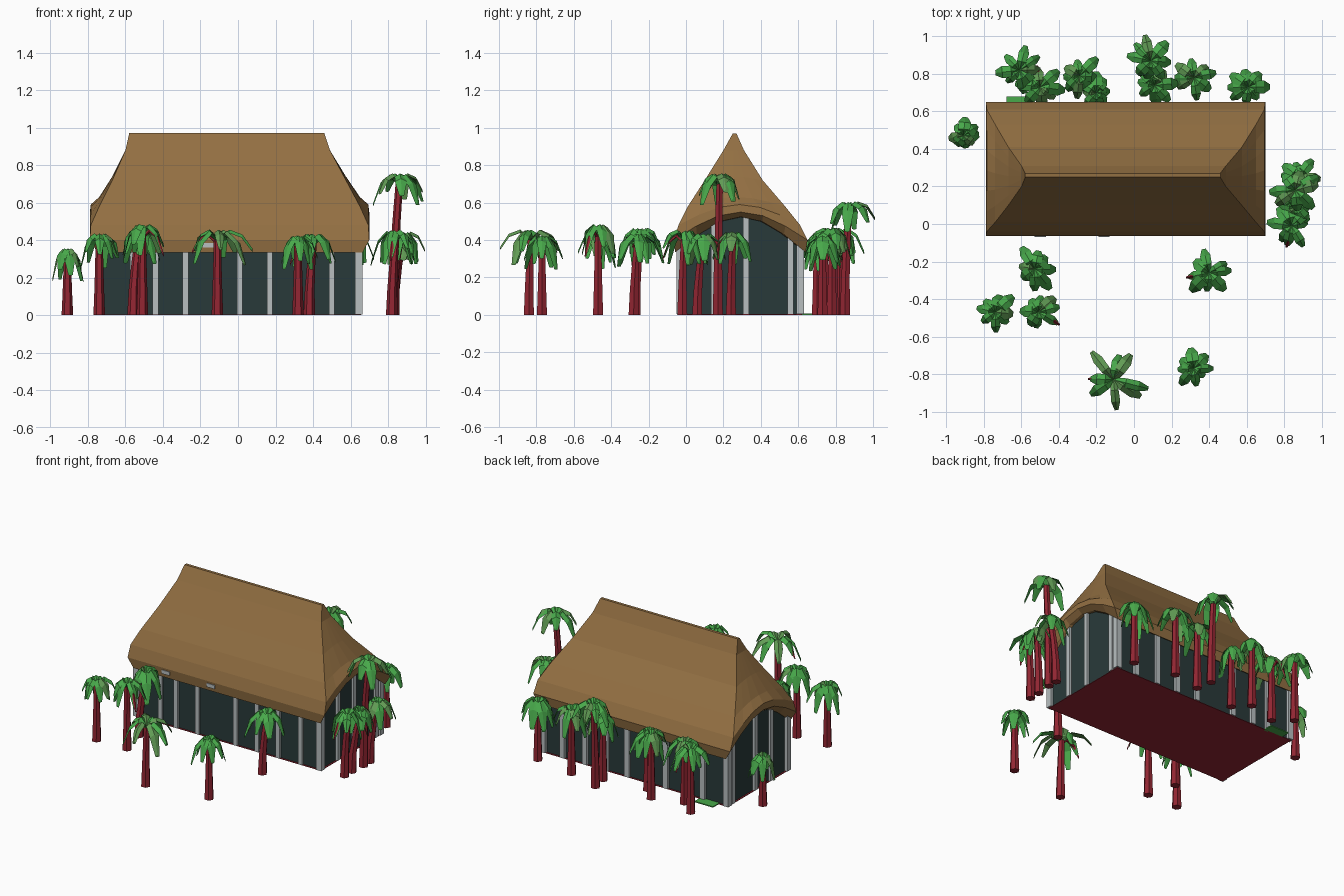
import bpy, bmesh, math, random
from mathutils import Vector

random.seed(11)
cube = bpy.data.objects.get("Cube")
if cube:
    bpy.data.objects.remove(cube, do_unlink=True)


def material(name, r, g, b):
    m = bpy.data.materials.new(name)
    m.use_nodes = True
    m.diffuse_color = (r, g, b, 1)
    bsdf = next(n for n in m.node_tree.nodes if n.type == 'BSDF_PRINCIPLED')
    bsdf.inputs["Base Color"].default_value = (r, g, b, 1)
    bsdf.inputs["Roughness"].default_value = 0.9
    return m


THATCH = material("thatch brown", .29, .16, .055)
SLATE = material("dark slate", .022, .042, .042)
GREY = material("post grey", .48, .52, .53)
RED = material("trunk red", .29, .019, .032)
GREEN = material("leaf green", .065, .40, .07)
OLIVE = material("leaf olive", .12, .33, .09)


def make_object(name, bm, *mats):
    bmesh.ops.recalc_face_normals(bm, faces=bm.faces)
    mesh = bpy.data.meshes.new(name)
    bm.to_mesh(mesh)
    bm.free()
    for m in mats:
        mesh.materials.append(m)
    ob = bpy.data.objects.new(name, mesh)
    bpy.context.collection.objects.link(ob)
    return ob


def loft(bm, rings, mat=0):
    """Skin closed rings of points and cap both ends."""
    loops = [[bm.verts.new(p) for p in ring] for ring in rings]
    n = len(loops[0])
    faces = [bm.faces.new((a[i], a[(i + 1) % n], b[(i + 1) % n], b[i]))
             for a, b in zip(loops, loops[1:]) for i in range(n)]
    faces += [bm.faces.new(loops[0]), bm.faces.new(loops[-1])]
    for f in faces:
        f.material_index = mat


def box(name, lo, hi, mat):
    bm = bmesh.new()
    rings = [[(lo[0], lo[1], z), (hi[0], lo[1], z), (hi[0], hi[1], z), (lo[0], hi[1], z)]
             for z in (lo[2], hi[2])]
    loft(bm, rings)
    return make_object(name, bm, mat)


# Thatched roof: stacked rings whose ends arch up over the gable walls
def roof_ring(z, front, back, left, right, lift):
    steps = [i / 6 for i in range(7)]
    end = [(front + (back - front) * t, z + lift * math.sin(math.pi * t)) for t in steps]
    return [(right, y, h) for y, h in end] + [(left, y, h) for y, h in reversed(end)]


bm = bmesh.new()
loft(bm, [roof_ring(*level) for level in (
    (.97, .25, .27, -.58, .46, 0),
    (.88, .20, .31, -.60, .49, 0),
    (.72, .10, .41, -.67, .575, .02),
    (.58, .01, .53, -.74, .65, .05),
    (.48, -.04, .61, -.785, .695, .11),
    (.40, -.065, .65, -.79, .70, .15),
    (.335, -.058, .64, -.75, .665, .19),
    (.38, .02, .57, -.71, .62, .14))])
make_object("thatched_roof", bm, THATCH)

# Walls with arched gable ends
LEFT, RIGHT, FRONT, BACK, BASE = -.74, .645, -.03, .61, .004
outline = [(FRONT, BASE), (FRONT, .39), (.13, .5), (.29, .55), (.45, .5), (BACK, .39), (BACK, BASE)]
bm = bmesh.new()
loft(bm, [[(x, y, z) for y, z in outline] for x in (LEFT, RIGHT)])
make_object("walls", bm, SLATE)
box("floor_slab", (LEFT - .01, FRONT - .01, 0), (RIGHT + .01, BACK + .01, BASE), RED)
box("fallen_leaf", (-.68, BACK, 0), (-.54, .68, .007), GREEN)


# Posts along the walls
def post(name, x, y, top, r=.015):
    box(name, (x - r, y - r, BASE), (x + r, y + r, top), GREY)


for i, x in enumerate((-.56, -.44, -.28, .01, .17, .33, .5)):
    post(f"front_post_{i}", x, FRONT, .38)
    post(f"back_post_{i}", x, BACK, .38, .018)
for side, x in (("left", RIGHT), ("right", LEFT)):
    for i, (y, top) in enumerate(((.15, .49), (.32, .54), (.56, .42))):
        post(f"{side}_end_post_{i}", x, y, top, .016)
    for corner, y in (("front", FRONT), ("back", BACK)):
        post(f"{side}_{corner}_corner_post", x, y, .4, .02)

# Beam ends showing at the front eave
for i, x in enumerate((-.5, -.16)):
    box(f"eave_beam_end_{i}", (x - .03, -.068, .36), (x + .03, -.05, .385), GREY)


# Palms: tapered leaning trunk and broad arching fronds with a diamond section
def frond(bm, base, angle, reach, droop, width, mat):
    out = Vector((math.cos(angle), math.sin(angle), 0))
    across = Vector((-out.y, out.x, 0))
    up = Vector((0, 0, 1))
    rings = []
    for s, w in ((0, .5), (.35, .9), (.72, 1), (1, .4)):
        c = base + out * reach * s + up * (.055 * math.sin(math.pi * s) - droop * s ** 2.6)
        half = across * width * w
        rings.append([c + up * .01, c + half - up * .006, c - up * .008, c - half - up * .006])
    loft(bm, rings, mat)


def palm(index, x, y, top, reach, lean_x=0, lean_y=0, dry=None):
    crown = top - .05
    bm = bmesh.new()
    rings = []
    for t, r in ((0, .031), (.35, .026), (.7, .022), (1, .02)):
        cx, cy = x + lean_x * (t * t - 1), y + lean_y * (t * t - 1)
        rings.append([(cx + r * math.cos(k * math.pi / 3), cy + r * math.sin(k * math.pi / 3), crown * t)
                      for k in range(6)])
    loft(bm, rings)
    make_object(f"palm_trunk_{index}", bm, RED)
    bm = bmesh.new()
    count = 8
    for k in range(count):
        angle = math.tau * (k + random.uniform(-.35, .35)) / count
        length, droop = reach * random.uniform(.7, 1.15), random.uniform(.03, .13)
        mat = int(random.random() < .2)
        frond(bm, Vector((x, y, crown)), angle, length, droop, random.uniform(.024, .036), mat)
        # a narrow dry leaf hangs below one frond
        if k == dry:
            frond(bm, Vector((x, y, crown - .02)), angle, length * 1.1, droop, .012, 2)
    make_object(f"palm_fronds_{index}", bm, GREEN, OLIVE, RED)


for i, spec in enumerate((
        # front garden
        (-.53, -.24, .46, .12, .03, .03), (-.74, -.47, .43, .12), (-.51, -.47, .48, .11, 0, 0, 7),
        (-.11, -.83, .45, .17, 0, .01, 4), (.32, -.77, .42, .10), (.40, -.26, .43, .13, .02, .02, 4),
        # beside the left end
        (.86, .18, .75, .14, .03, .01), (.84, -.01, .45, .12, .02, .01, 6), (.88, .25, .44, .11, .05, .01),
        (.86, .09, .43, .11, .04, .03),
        # beside the right end
        (-.91, .47, .35, .09),
        # behind the house
        (-.61, .82, .46, .12), (-.50, .73, .44, .12, 0, 0, 2), (-.29, .79, .46, .12), (-.20, .70, .42, .10),
        (.09, .87, .60, .13, 0, .02), (.11, .74, .45, .11), (.32, .78, .46, .11), (.61, .73, .42, .11))):
    palm(i, *spec)
